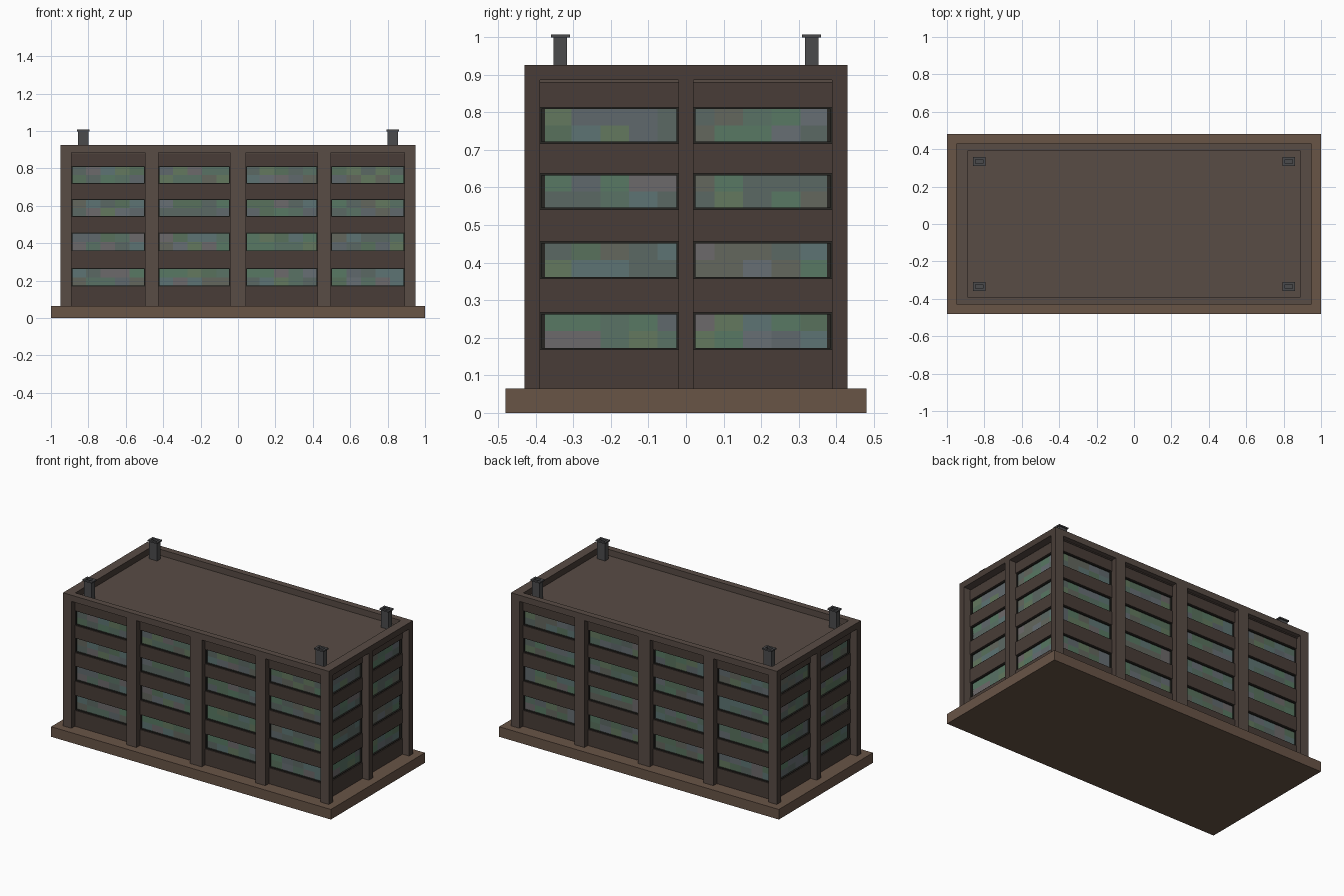
import bpy, bmesh, random
from mathutils import Matrix, Vector

if "Cube" in bpy.data.objects:
    bpy.data.objects.remove(bpy.data.objects["Cube"])

random.seed(7)


def material(name, r, g, b):
    m = bpy.data.materials.new(name)
    m.diffuse_color = (r, g, b, 1)
    m.use_nodes = True
    m.node_tree.nodes["Principled BSDF"].inputs["Base Color"].default_value = m.diffuse_color
    return m


STONE = material("plinth_brown", 0.14, 0.089, 0.062)
PIER = material("pier_brown", 0.098, 0.072, 0.059)
WALL = material("wall_brown", 0.065, 0.046, 0.038)
FRAME = material("frame_dark", 0.02, 0.019, 0.016)
METAL = material("vent_grey", 0.07, 0.07, 0.073)
GLASS = [material(f"glass_{i}", 0.13 + random.uniform(-0.035, 0.035),
                  0.165 + random.uniform(-0.035, 0.035),
                  0.14 + random.uniform(-0.035, 0.035)) for i in range(10)]


def finish(name, bm, mats):
    me = bpy.data.meshes.new(name)
    bm.to_mesh(me)
    bm.free()
    for m in mats:
        me.materials.append(m)
    ob = bpy.data.objects.new(name, me)
    bpy.context.collection.objects.link(ob)
    return ob


def boxes(name, spans, mat, side_mat=None):
    """One object from boxes (x0, x1, y0, y1, z0, z1); side_mat goes on +-x faces."""
    bm = bmesh.new()
    for x0, x1, y0, y1, z0, z1 in spans:
        mid = Vector((x0 + x1, y0 + y1, z0 + z1)) / 2
        size = Matrix.Diagonal((x1 - x0, y1 - y0, z1 - z0, 1))
        bmesh.ops.create_cube(bm, size=1, matrix=Matrix.Translation(mid) @ size)
    if side_mat:
        bm.normal_update()
        for f in bm.faces:
            f.material_index = int(abs(f.normal.x) > 0.5)
    return finish(name, bm, [mat, side_mat] if side_mat else [mat])


def slab(hx, hy, z0, z1):
    return (-hx, hx, -hy, hy, z0, z1)


def ring(cx, cy, ox, oy, ix, iy, z0, z1):
    """Four boxes forming a rectangular frame around (cx, cy)."""
    return [(cx - ox, cx + ox, cy - oy, cy - iy, z0, z1),
            (cx - ox, cx + ox, cy + iy, cy + oy, z0, z1),
            (cx - ox, cx - ix, cy - iy, cy + iy, z0, z1),
            (cx + ix, cx + ox, cy - iy, cy + iy, z0, z1)]


HX, HY = 0.95, 0.43          # outer shell
WX, WY = 0.905, 0.395        # recessed spandrel wall
GX, GY = 0.89, 0.38          # glass
BASE, EAVE, TOP = 0.065, 0.885, 0.925
WINDOWS = [(0.168, 0.267), (0.357, 0.456), (0.541, 0.637), (0.717, 0.813)]
FRONT_BAYS = [(-0.89, -0.497), (-0.425, -0.042), (0.042, 0.425), (0.497, 0.89)]
SIDE_BAYS = [(-0.389, -0.02), (0.02, 0.389)]

# Plinth
boxes("plinth", [slab(1, 0.48, 0, BASE)], STONE)

# Spandrel bands between the window rows
levels = [BASE] + [z for w in WINDOWS for z in w] + [EAVE - 0.005]
boxes("spandrel_walls", [slab(WX, WY, a, b) for a, b in zip(levels[::2], levels[1::2])], WALL)

# Flat roof and parapet
boxes("roof", [slab(0.9, 0.4, EAVE - 0.005, EAVE)], PIER)
boxes("parapet", ring(0, 0, HX, HY, 0.89, 0.39, EAVE, TOP), PIER, WALL)

# Corner posts and intermediate piers
posts = [(min(s * 0.89, s * HX), max(s * 0.89, s * HX),
          min(t * 0.389, t * HY), max(t * 0.389, t * HY), BASE, EAVE)
         for s in (-1, 1) for t in (-1, 1)]
boxes("corner_posts", posts, PIER, WALL)
piers = []
for (_, a), (b, _) in zip(FRONT_BAYS, FRONT_BAYS[1:]):
    piers += [(a, b, -HY, -GY, BASE, EAVE), (a, b, GY, HY, BASE, EAVE)]
for s in (-1, 1):
    piers.append((min(s * GX, s * HX), max(s * GX, s * HX), -0.02, 0.02, BASE, EAVE))
boxes("piers", piers, PIER, WALL)

# Window frames: head and sill strips, then jambs at the bay edges
T = 0.005
frames = []
for z0, z1 in WINDOWS:
    frames += [slab(WX - T, WY - T, z0, z0 + T), slab(WX - T, WY - T, z1 - T, z1)]
    for a, b in FRONT_BAYS:
        for e in (a, b - T):
            frames += [(e, e + T, -WY + T, -GY + T, z0, z1), (e, e + T, GY - T, WY - T, z0, z1)]
    for a, b in SIDE_BAYS:
        for e in (a, b - T):
            frames += [(-WX + T, -GX + T, e, e + T, z0, z1), (GX - T, WX - T, e, e + T, z0, z1)]
boxes("window_frames", frames, FRAME)

# Glass bands: two rows of randomly tinted panes around each floor
bm = bmesh.new()
corners = [Vector((-GX, -GY, 0)), Vector((GX, -GY, 0)), Vector((GX, GY, 0)), Vector((-GX, GY, 0))]
for z0, z1 in WINDOWS:
    for i in range(4):
        p, q = corners[i], corners[(i + 1) % 4]
        cols = 23 if i % 2 == 0 else 10
        for c in range(cols):
            a, b = p.lerp(q, c / cols), p.lerp(q, (c + 1) / cols)
            for r in range(2):
                lo, hi = z0 + (z1 - z0) * r / 2, z0 + (z1 - z0) * (r + 1) / 2
                f = bm.faces.new([bm.verts.new((v.x, v.y, z)) for v, z in
                                  ((a, lo), (b, lo), (b, hi), (a, hi))])
                f.material_index = random.randrange(len(GLASS))
bmesh.ops.remove_doubles(bm, verts=bm.verts, dist=0.0001)
finish("window_glass", bm, GLASS)

# Four hollow roof vents with a thin cap rim
for i, (s, t) in enumerate([(-1, -1), (1, -1), (-1, 1), (1, 1)]):
    x, y = s * 0.828, t * 0.334
    parts = [(x - 0.028, x + 0.028, y - 0.018, y + 0.018, EAVE, 0.985)]
    parts += ring(x, y, 0.028, 0.018, 0.02, 0.011, 0.985, 0.998)
    parts += ring(x, y, 0.034, 0.025, 0.02, 0.011, 0.998, 1.007)
    boxes(f"roof_vent_{i + 1}", parts, METAL)
